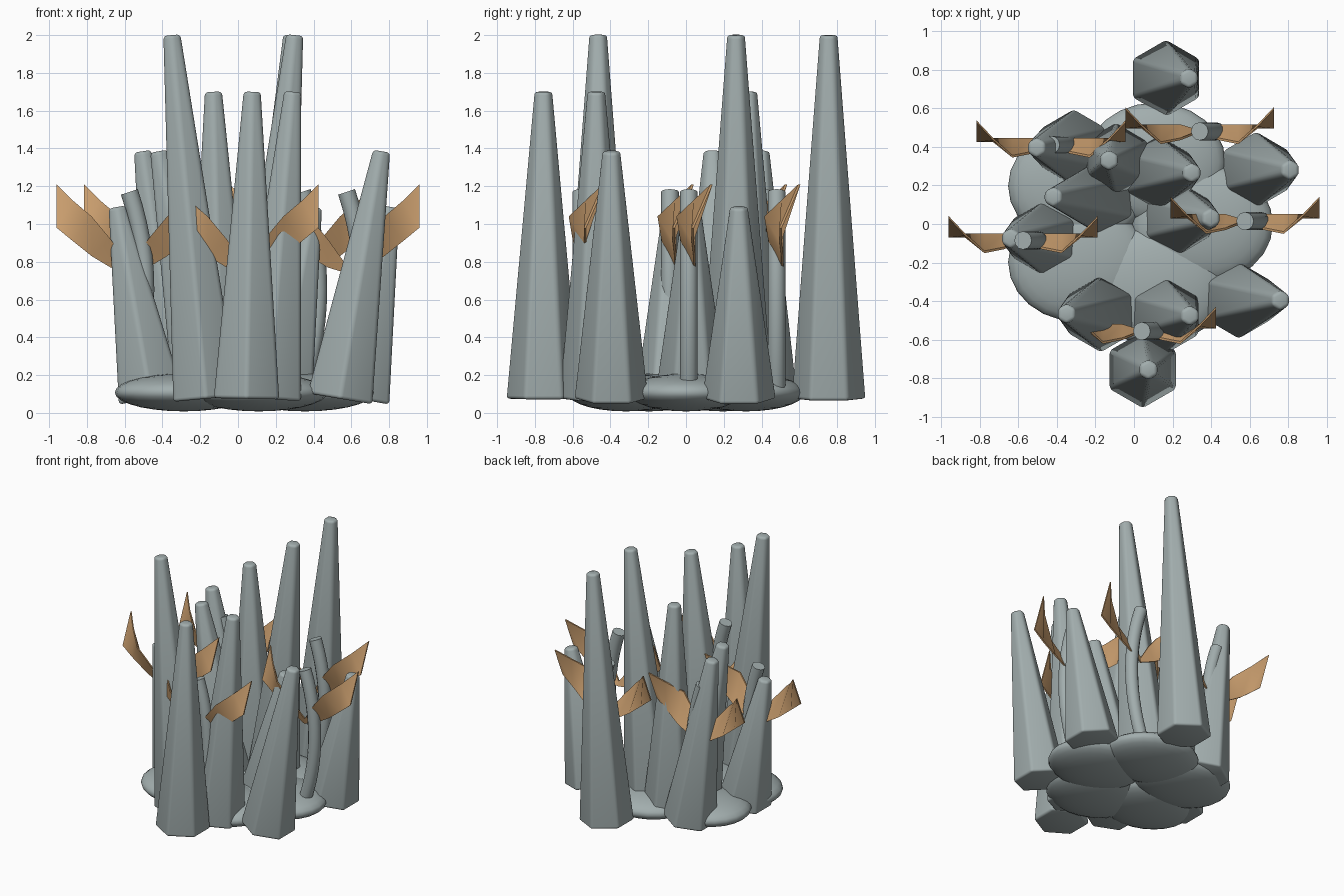
import bpy, bmesh, math
from mathutils import Matrix, Vector

if "Cube" in bpy.data.objects:
    bpy.data.objects.remove(bpy.data.objects["Cube"])


def material(name, rgb):
    m = bpy.data.materials.new(name)
    m.diffuse_color = (*rgb, 1)
    m.use_nodes = True
    m.node_tree.nodes["Principled BSDF"].inputs["Base Color"].default_value = m.diffuse_color
    return m


GREY = material("grey_stone", (0.36, 0.42, 0.42))
TAN = material("tan_leaf", (0.62, 0.36, 0.165))


def finish(bm, name, mat, angle=35):
    bmesh.ops.recalc_face_normals(bm, faces=bm.faces)
    me = bpy.data.meshes.new(name)
    bm.to_mesh(me)
    bm.free()
    me.materials.append(mat)
    ob = bpy.data.objects.new(name, me)
    bpy.context.collection.objects.link(ob)
    bpy.ops.object.select_all(action='DESELECT')
    ob.select_set(True)
    bpy.context.view_layer.objects.active = ob
    bpy.ops.object.shade_smooth_by_angle(angle=math.radians(angle))
    return ob


def loft(bm, rings):
    """Skin closed rings of points and cap both ends."""
    vs = [[bm.verts.new(p) for p in r] for r in rings]
    n = len(vs[0])
    for a, b in zip(vs, vs[1:]):
        for i in range(n):
            bm.faces.new((a[i], a[(i + 1) % n], b[(i + 1) % n], b[i]))
    bm.faces.new(vs[0])
    bm.faces.new(vs[-1])


# Flattened boulders in a ring of five
for i in range(5):
    a = i * math.tau / 5
    bm = bmesh.new()
    bmesh.ops.create_uvsphere(bm, u_segments=24, v_segments=14, radius=1)
    bmesh.ops.transform(bm, verts=bm.verts, matrix=Matrix.Translation(
        (0.355 * math.cos(a), 0.335 * math.sin(a), 0.108))
        @ Matrix.Diagonal((0.365, 0.31, 0.1, 1)))
    finish(bm, f"base_boulder_{i + 1}", GREY, 60)

# Leaning six-sided spikes: base x, tip x, y, height
SPIKES = [
    (0.165, 0.285, 0.755, 2.0), (0.12, 0.30, 0.265, 2.0),
    (-0.17, -0.35, -0.465, 2.0), (-0.09, -0.13, 0.33, 1.7),
    (0.16, 0.29, -0.475, 1.7), (0.045, 0.075, -0.755, 1.7),
    (0.54, 0.76, -0.395, 1.385), (-0.17, -0.42, 0.14, 1.385),
    (-0.31, -0.505, 0.395, 1.385), (0.63, 0.81, 0.28, 1.09),
    (0.22, 0.40, 0.03, 1.09), (-0.46, -0.64, -0.075, 1.09),
]
for i, (bx, tx, y, h) in enumerate(SPIKES):
    base = Vector((bx, y, 0.075))
    axis = Vector((tx, y, h)) - base
    tilt = math.atan2(axis.x, axis.z)
    place = Matrix.Translation(base) @ Matrix.Rotation(tilt, 4, 'Y')
    bm = bmesh.new()
    loft(bm, [[place @ Vector((r * math.sin(k * math.pi / 3), r * math.cos(k * math.pi / 3), z))
               for k in range(6)] for r, z in ((0.2, 0), (0.052, axis.length))])
    bmesh.ops.bevel(bm, geom=bm.edges[:], offset=0.018, segments=3,
                    profile=0.5, affect='EDGES', clamp_overlap=True)
    finish(bm, f"spike_{i + 1}", GREY, 40)

# Bowed stems, each with a pair of twisted leaf blades
PLANTS = [(0.575, 0.015), (-0.575, -0.085), (0.34, 0.48), (-0.43, 0.41), (0.04, -0.555)]
# blade sections: distance out, lower edge y and z, upper edge y and z
BLADE = [(0, 0, 0.74, 0, 0.78), (0.1, 0.03, 0.77, -0.04, 0.92),
         (0.2, 0.03, 0.83, -0.06, 1.04), (0.3, 0.02, 0.91, 0.03, 1.125),
         (0.385, 0.02, 0.98, 0.12, 1.21)]
T = 0.006

for i, (px, py) in enumerate(PLANTS):
    bm = bmesh.new()
    rings = []
    for s in range(13):
        t = s / 12
        lean = math.atan2(0.085 * 4 * (1 - 2 * t), 1.03)
        c = Vector((px + 0.085 * 4 * t * (1 - t), py, 0.14 + 1.03 * t))
        rot = Matrix.Rotation(lean, 3, 'Y')
        rings.append([c + rot @ Vector((0.047 * math.cos(k * math.tau / 12),
                                        0.047 * math.sin(k * math.tau / 12), 0))
                      for k in range(12)])
    loft(bm, rings)
    finish(bm, f"stem_{i + 1}", GREY)

    for side, label in ((1, "right"), (-1, "left")):
        bm = bmesh.new()
        loft(bm, [[(px + side * x, py + yb - T, zb), (px + side * x, py + yb + T, zb),
                   (px + side * x, py + yt + T, zt), (px + side * x, py + yt - T, zt)]
                  for x, yb, zb, yt, zt in BLADE])
        finish(bm, f"leaf_{label}_{i + 1}", TAN, 40)
